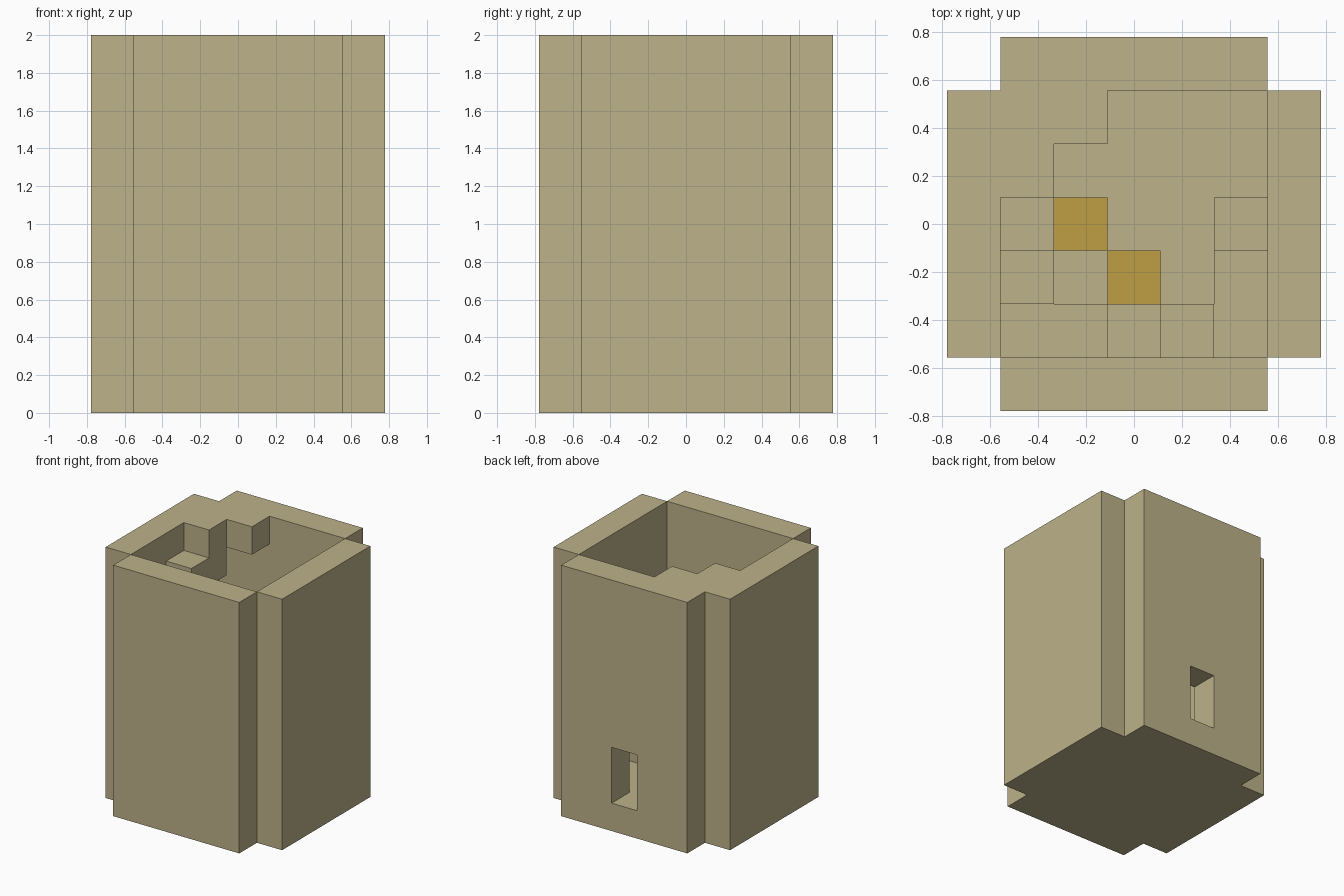
import bpy, bmesh, math
from mathutils import Vector

cube = bpy.data.objects.get("Cube")
if cube:
    bpy.data.objects.remove(cube, do_unlink=True)

UNIT = 2 / 9          # edge of one building block
HEIGHT = 9            # blocks from ground to rim


def make_material(name, rgb):
    mat = bpy.data.materials.new(name)
    mat.use_nodes = True
    mat.diffuse_color = (*rgb, 1)
    mat.node_tree.nodes["Principled BSDF"].inputs["Base Color"].default_value = (*rgb, 1)
    return mat


sandstone = make_material("sandstone", (0.51, 0.445, 0.255))
gold = make_material("gold", (0.52, 0.337, 0.06))


def block_cells(xs, ys, zs):
    return {(x, y, z) for x in xs for y in ys for z in zs}


# Block coordinates: x and y run from -3 to 3, z from 0 upwards
inside = range(-2, 3)
levels = range(HEIGHT)
parts = {}
parts["floor"] = (block_cells(inside, inside, [0]), sandstone)
parts["front_wall"] = (block_cells(inside, [-3], levels), sandstone)
parts["left_wall"] = (block_cells([3], inside, levels), sandstone)
parts["right_wall"] = (block_cells([-3], inside, levels), sandstone)

# Back wall with a doorway two blocks high
doorway = block_cells([0], [3], [1, 2])
parts["back_wall"] = (block_cells(inside, [3], levels) - doorway, sandstone)

# Stair winding down along the walls, level at each corner, stepping down elsewhere
path = [(-1, 2)] + [(-2, y) for y in range(2, -3, -1)]
path += [(x, -2) for x in range(-1, 3)] + [(2, -1), (2, 0)]
stair = set()
level = HEIGHT - 1
for i, (x, y) in enumerate(path):
    stair.add((x, y, level))
    at_corner = abs(x) == 2 and abs(y) == 2
    if i > 0 and not at_corner:
        stair.add((x, y, level - 1))
        level -= 1
parts["winding_stair"] = ({c for c in stair if c[2] > 0}, sandstone)

# Two gold blocks on the floor
parts["gold_block_west"] = ({(-1, 0, 1)}, gold)
parts["gold_block_south"] = ({(0, -1, 1)}, gold)

occupied = set().union(*(cells for cells, _ in parts.values()))


def build_part(name, cells, mat):
    """Skin the cells with faces only where they meet open air."""
    bm = bmesh.new()
    for cell in sorted(cells):
        centre = Vector(cell) + Vector((0, 0, 0.5))
        for axis in range(3):
            for sign in (-1, 1):
                n = Vector((0, 0, 0))
                n[axis] = sign
                if tuple(int(a + b) for a, b in zip(cell, n)) in occupied:
                    continue
                u = Vector((n.y, n.z, n.x))
                v = n.cross(u)
                corners = [centre + (n + u * a + v * b) / 2
                           for a, b in ((-1, -1), (1, -1), (1, 1), (-1, 1))]
                bm.faces.new([bm.verts.new(p * UNIT) for p in corners])
    bmesh.ops.remove_doubles(bm, verts=bm.verts, dist=UNIT / 100)
    # Merge coplanar squares into clean flat panels
    bmesh.ops.dissolve_limit(bm, angle_limit=math.radians(1),
                             verts=bm.verts, edges=bm.edges)
    mesh = bpy.data.meshes.new(name)
    bm.to_mesh(mesh)
    bm.free()
    mesh.materials.append(mat)
    obj = bpy.data.objects.new(name, mesh)
    bpy.context.collection.objects.link(obj)


for part_name, (part_cells, part_material) in parts.items():
    build_part(part_name, part_cells, part_material)
